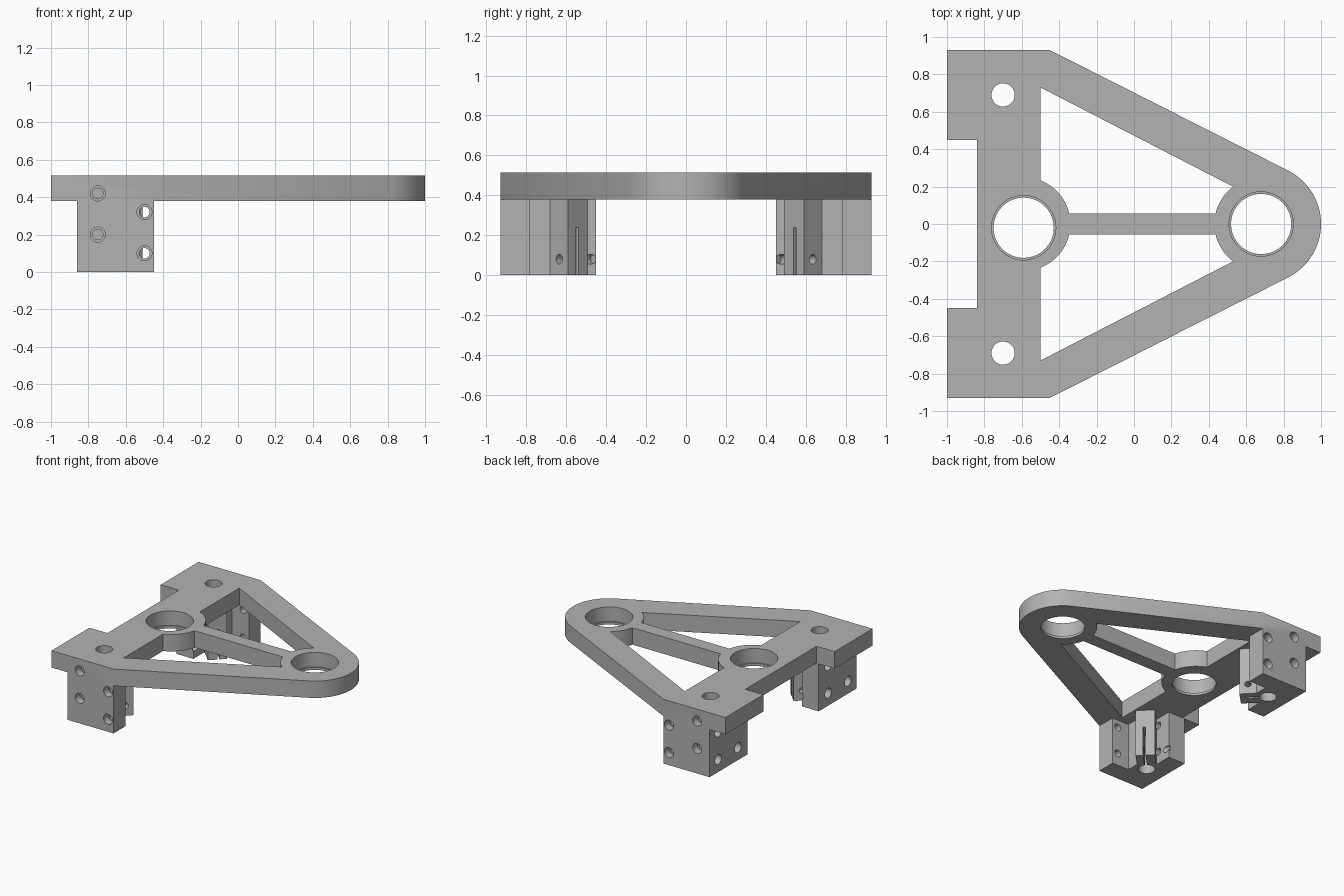
import bpy, bmesh, math
from mathutils import Vector

if "Cube" in bpy.data.objects:
    bpy.data.objects.remove(bpy.data.objects["Cube"])

grey = bpy.data.materials.new("machined_grey")
grey.use_nodes = True
colour = (0.45, 0.45, 0.45, 1)
grey.diffuse_color = colour
grey.node_tree.nodes["Principled BSDF"].inputs["Base Color"].default_value = colour

BOTTOM, TOP = 0.38, 0.515


def add_object(name, bm):
    bmesh.ops.recalc_face_normals(bm, faces=bm.faces)
    mesh = bpy.data.meshes.new(name)
    bm.to_mesh(mesh)
    bm.free()
    mesh.materials.append(grey)
    obj = bpy.data.objects.new(name, mesh)
    bpy.context.collection.objects.link(obj)
    return obj


def prism(name, outline, z0, z1):
    """Extrude a flat outline between two heights."""
    bm = bmesh.new()
    face = bm.faces.new([bm.verts.new((x, y, z0)) for x, y in outline])
    new = bmesh.ops.extrude_face_region(bm, geom=[face])["geom"]
    verts = [v for v in new if isinstance(v, bmesh.types.BMVert)]
    bmesh.ops.translate(bm, verts=verts, vec=(0, 0, z1 - z0))
    return add_object(name, bm)


def rod(name, a, b, radius, sides=32):
    """Cylinder between two points."""
    a, b = Vector(a), Vector(b)
    bm = bmesh.new()
    bmesh.ops.create_cone(bm, cap_ends=True, segments=sides, radius1=radius,
                          radius2=radius, depth=(b - a).length)
    turn = Vector((0, 0, 1)).rotation_difference(b - a).to_matrix()
    bmesh.ops.rotate(bm, verts=bm.verts, matrix=turn)
    bmesh.ops.translate(bm, verts=bm.verts, vec=(a + b) / 2)
    return add_object(name, bm)


def arc(cx, cy, r, start, end, steps):
    angles = [math.radians(start + (end - start) * i / steps) for i in range(steps + 1)]
    return [(cx + r * math.cos(t), cy + r * math.sin(t)) for t in angles]


def combine(target, tool, operation):
    """Apply a boolean and remove the tool."""
    mod = target.modifiers.new("boolean", 'BOOLEAN')
    mod.object, mod.operation, mod.solver = tool, operation, 'EXACT'
    bpy.context.view_layer.update()
    graph = bpy.context.evaluated_depsgraph_get()
    mesh = bpy.data.meshes.new_from_object(target.evaluated_get(graph))
    target.modifiers.clear()
    target.data = mesh
    bpy.data.objects.remove(tool)


def cut(target, tool):
    combine(target, tool, 'DIFFERENCE')


# Top plate with a rounded nose and a notched rear edge
half = [(-0.45, 0.93), (-1, 0.93), (-1, 0.45), (-0.84, 0.45)]
outline = arc(0.68, 0, 0.32, -63, 63, 32) + half + [(x, -y) for x, y in reversed(half)]
frame = prism("bracket_frame", outline, BOTTOM, TOP)

# Triangular openings either side of the central web
window = ([(-0.5, 0.73)] + arc(0.68, 0, 0.25, 127, 167.3, 12)
          + arc(-0.59, 0, 0.25, 12.7, 69, 14))
for s in (-1, 1):
    cut(frame, prism("opening", [(x, s * y) for x, y in window], BOTTOM - 0.1, TOP + 0.1))

# Bearing seats with a thin lip at the bottom
for x, y in ((-0.59, -0.02), (0.68, 0)):
    cut(frame, rod("bore", (x, y, 0.3), (x, y, 0.6), 0.161, 64))
    cut(frame, rod("seat", (x, y, BOTTOM + 0.02), (x, y, 0.6), 0.172, 64))

# Corner legs: two arms with a split clamp in the inner corner
leg_outline = [(-0.86, 0.93), (-0.45, 0.93), (-0.45, 0.78), (-0.6, 0.78), (-0.6, 0.68),
               (-0.51, 0.59), (-0.61, 0.49), (-0.71, 0.59), (-0.71, 0.45), (-0.86, 0.45)]
for s in (-1, 1):
    leg = prism("leg", [(x, s * y) for x, y in leg_outline], 0, BOTTOM + 0.05)
    combine(frame, leg, 'UNION')

for s in (-1, 1):
    # Vertical rod hole
    cut(frame, rod("rod_hole", (-0.7, s * 0.69, -0.1), (-0.7, s * 0.69, 0.7), 0.062))
    # Clamp slit running diagonally out from the rod hole
    w = 0.006
    slit = [(-0.7 - w, 0.69 - w), (-0.7 + w, 0.69 + w), (-0.5 + w, 0.49 + w), (-0.5 - w, 0.49 - w)]
    cut(frame, prism("slit", [(x, s * y) for x, y in slit], -0.1, 0.24))
    # Clamp screw hole across the slit
    cut(frame, rod("clamp_hole", (-0.48, s * 0.71, 0.08), (-0.73, s * 0.46, 0.08), 0.024))
    # Counterbored bolt holes in the outer and rear faces
    for radius, depth in ((0.028, 0.17), (0.04, 0.06)):
        for x, heights in ((-0.75, (0.2, 0.42)), (-0.5, (0.1, 0.32))):
            for z in heights:
                d = min(depth, 0.13) if x < -0.6 else depth
                cut(frame, rod("side_hole", (x, s * 1.03, z), (x, s * (0.93 - d), z), radius, 24))
        for y in (0.82, 0.57):
            for z in (0.1, 0.32):
                cut(frame, rod("rear_hole", (-0.96, s * y, z), (depth - 0.86, s * y, z), radius, 24))

# Smooth the round walls, keep the machined edges sharp
bpy.ops.object.select_all(action='DESELECT')
frame.select_set(True)
bpy.context.view_layer.objects.active = frame
bpy.ops.object.shade_smooth_by_angle(angle=math.radians(30))
